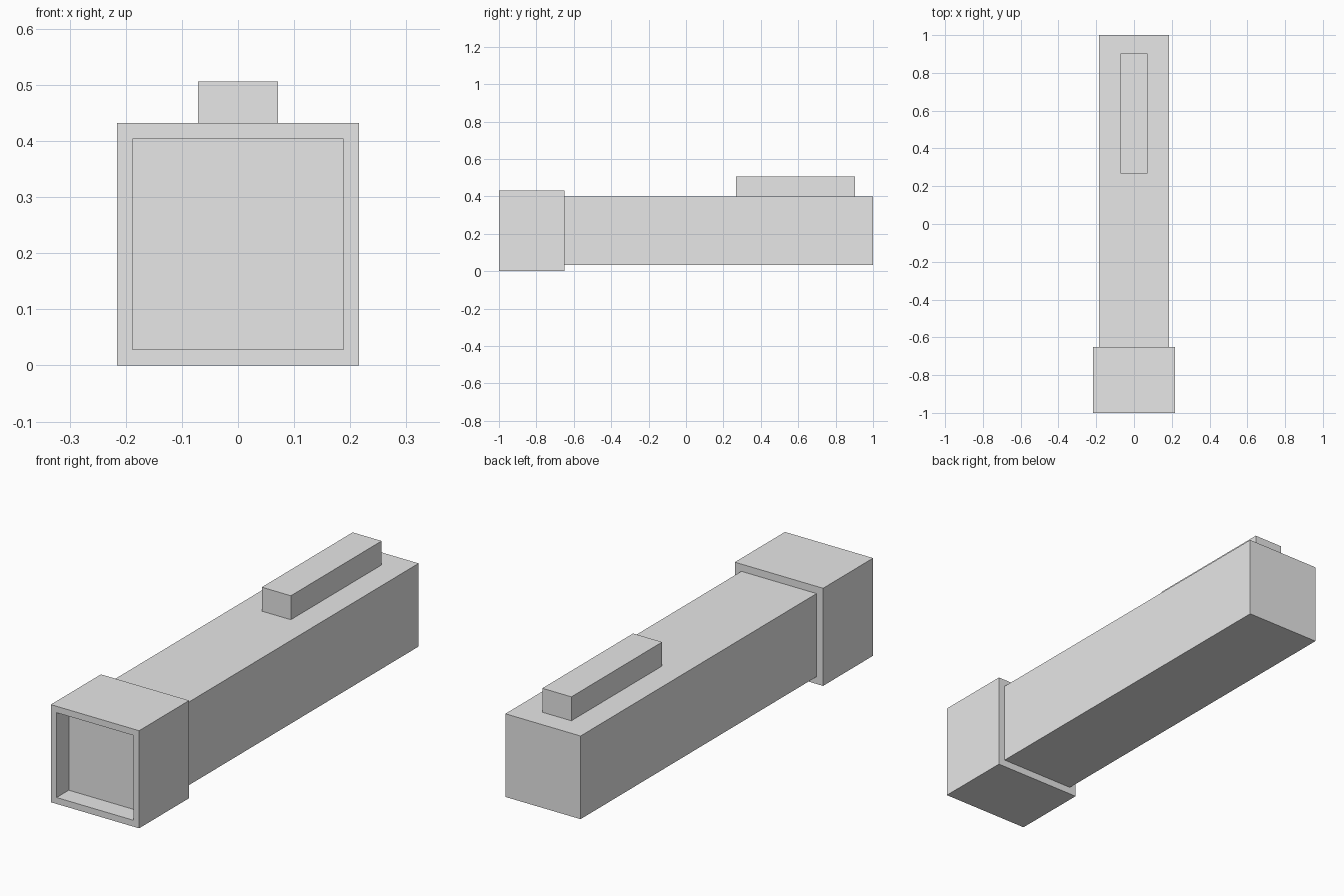
import bpy
import bmesh
from mathutils import Vector

cube = bpy.data.objects.get("Cube")
if cube:
    bpy.data.objects.remove(cube, do_unlink=True)

# One plain grey for every part
grey = bpy.data.materials.new("plain_grey")
grey.use_nodes = True
colour = (0.8, 0.8, 0.8, 1)
grey.diffuse_color = colour
grey.node_tree.nodes["Principled BSDF"].inputs["Base Color"].default_value = colour

HEAD_HALF = 0.216
BODY_HALF = 0.184
RAIL_HALF = 0.071
AXIS_Z = HEAD_HALF
HEAD_BACK = -0.65


def box(name, low, high, rim=0, depth=0):
    """Box between two corners, with an optional recess in its front face."""
    low, high = Vector(low), Vector(high)
    bm = bmesh.new()
    bmesh.ops.create_cube(bm, size=1)
    for v in bm.verts:
        v.co = (low + high) / 2 + v.co * (high - low)
    if depth:
        bm.normal_update()
        front = min(bm.faces, key=lambda f: f.calc_center_median().y)
        bmesh.ops.inset_region(bm, faces=[front], thickness=rim)
        # A wall-forming extrusion, pushed back into the box
        floor = bmesh.ops.extrude_discrete_faces(bm, faces=[front])["faces"][0]
        bmesh.ops.translate(bm, verts=floor.verts, vec=(0, depth, 0))
    mesh = bpy.data.meshes.new(name)
    bm.to_mesh(mesh)
    bm.free()
    mesh.materials.append(grey)
    obj = bpy.data.objects.new(name, mesh)
    bpy.context.collection.objects.link(obj)
    return obj


# Wide square head with a hollow front
box("head", (-HEAD_HALF, -1, 0), (HEAD_HALF, HEAD_BACK, 2 * HEAD_HALF),
    rim=0.04, depth=0.085)

# Long square body behind the head
box("body", (-BODY_HALF, HEAD_BACK, AXIS_Z - BODY_HALF),
    (BODY_HALF, 1, AXIS_Z + BODY_HALF))

# Raised bar on top, near the back
box("top_bar", (-RAIL_HALF, 0.268, AXIS_Z + BODY_HALF),
    (RAIL_HALF, 0.903, 0.506))
